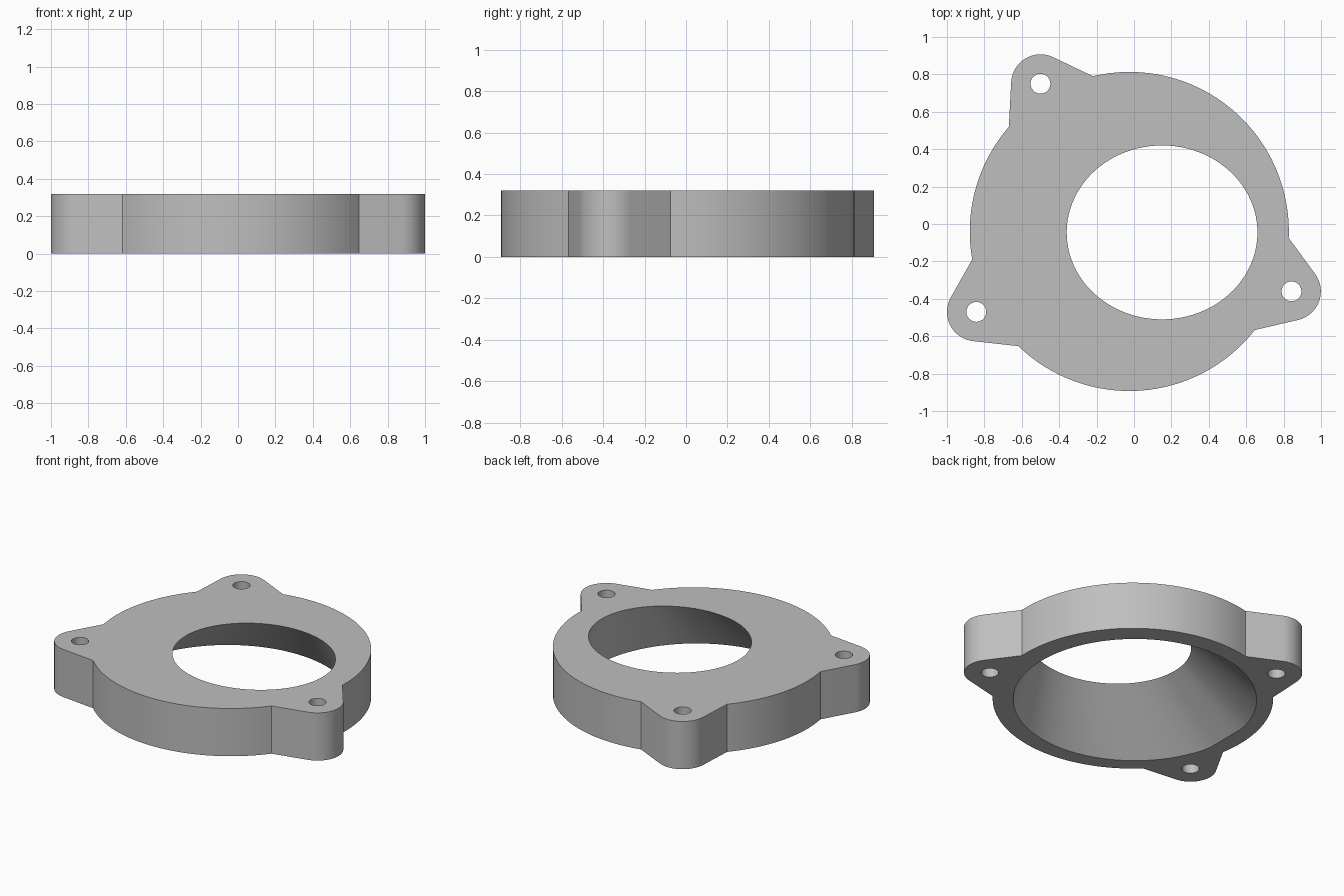
import bpy
import bmesh
from math import cos, sin, pi, atan2, acos, radians
from mathutils import Vector

if "Cube" in bpy.data.objects:
    bpy.data.objects.remove(bpy.data.objects["Cube"], do_unlink=True)

HEIGHT = 0.32
CENTRE = Vector((-0.025, -0.04))
BODY_R = 0.853
LUG_R = 0.157
BOLT_R = 0.053
# Each lug: bolt centre, first neck and second neck, counter-clockwise
LUGS = [
    (Vector((-0.5, 0.75)), Vector((-0.22, 0.79)), Vector((-0.67, 0.52))),
    (Vector((-0.843, -0.47)), Vector((-0.87, -0.19)), Vector((-0.62, -0.655))),
    (Vector((0.842, -0.36)), Vector((0.65, -0.57)), Vector((0.83, -0.075))),
]


def angle(p, c):
    return atan2(p.y - c.y, p.x - c.x)


def arc(c, r, a0, a1, n):
    """Counter-clockwise arc points, both ends included."""
    span = (a1 - a0) % (2 * pi)
    return [c + r * Vector((cos(a0 + span * i / n), sin(a0 + span * i / n)))
            for i in range(n + 1)]


def ellipse(c, rx, ry, n):
    return [Vector((c[0] + rx * cos(2 * pi * i / n), c[1] + ry * sin(2 * pi * i / n)))
            for i in range(n)]


# Outline: rounded lugs with tangent flanks, joined by body arcs
outline = []
for i, (bolt, neck_a, neck_b) in enumerate(LUGS):
    start = angle(neck_a, bolt) + acos(LUG_R / (neck_a - bolt).length)
    end = angle(neck_b, bolt) - acos(LUG_R / (neck_b - bolt).length)
    outline += arc(bolt, LUG_R, start, end, 16)
    next_neck = LUGS[(i + 1) % 3][1]
    outline += arc(CENTRE, BODY_R, angle(neck_b, CENTRE), angle(next_neck, CENTRE), 32)

# Oblique tapered bore, wide below with a flat on one side
bore_top = ellipse((0.15, -0.045), 0.51, 0.465, 96)
bore_bottom = ellipse((-0.045, -0.045), 0.74, 0.74, 96)
for p in bore_bottom:
    p.x = max(p.x, -0.768)

loops = [(outline, outline), (bore_bottom, bore_top)]
for bolt, _, _ in LUGS:
    ring = ellipse(bolt, BOLT_R, BOLT_R, 32)
    loops.append((ring, ring))

# Walls for every loop, then caps filled between them
bm = bmesh.new()
caps = ([], [])
for low, high in loops:
    rings = []
    for cap, points, z in ((caps[0], low, 0), (caps[1], high, HEIGHT)):
        verts = [bm.verts.new((p.x, p.y, z)) for p in points]
        cap += [bm.edges.new((v, verts[(i + 1) % len(verts)])) for i, v in enumerate(verts)]
        rings.append(verts)
    a, b = rings
    for i in range(len(a)):
        j = (i + 1) % len(a)
        bm.faces.new((a[i], a[j], b[j], b[i]))
for cap, z in zip(caps, (-1, 1)):
    bmesh.ops.triangle_fill(bm, use_beauty=True, use_dissolve=False, edges=cap, normal=(0, 0, z))
bmesh.ops.recalc_face_normals(bm, faces=bm.faces[:])

mesh = bpy.data.meshes.new("flange_plate")
bm.to_mesh(mesh)
bm.free()
flange = bpy.data.objects.new("flange_plate", mesh)
bpy.context.collection.objects.link(flange)

# Plain grey material
grey = bpy.data.materials.new("light_grey")
grey.use_nodes = True
colour = (0.52, 0.52, 0.52, 1)
grey.diffuse_color = colour
grey.node_tree.nodes["Principled BSDF"].inputs["Base Color"].default_value = colour
mesh.materials.append(grey)

bpy.ops.object.select_all(action="DESELECT")
flange.select_set(True)
bpy.context.view_layer.objects.active = flange
bpy.ops.object.shade_smooth_by_angle(angle=radians(25))
